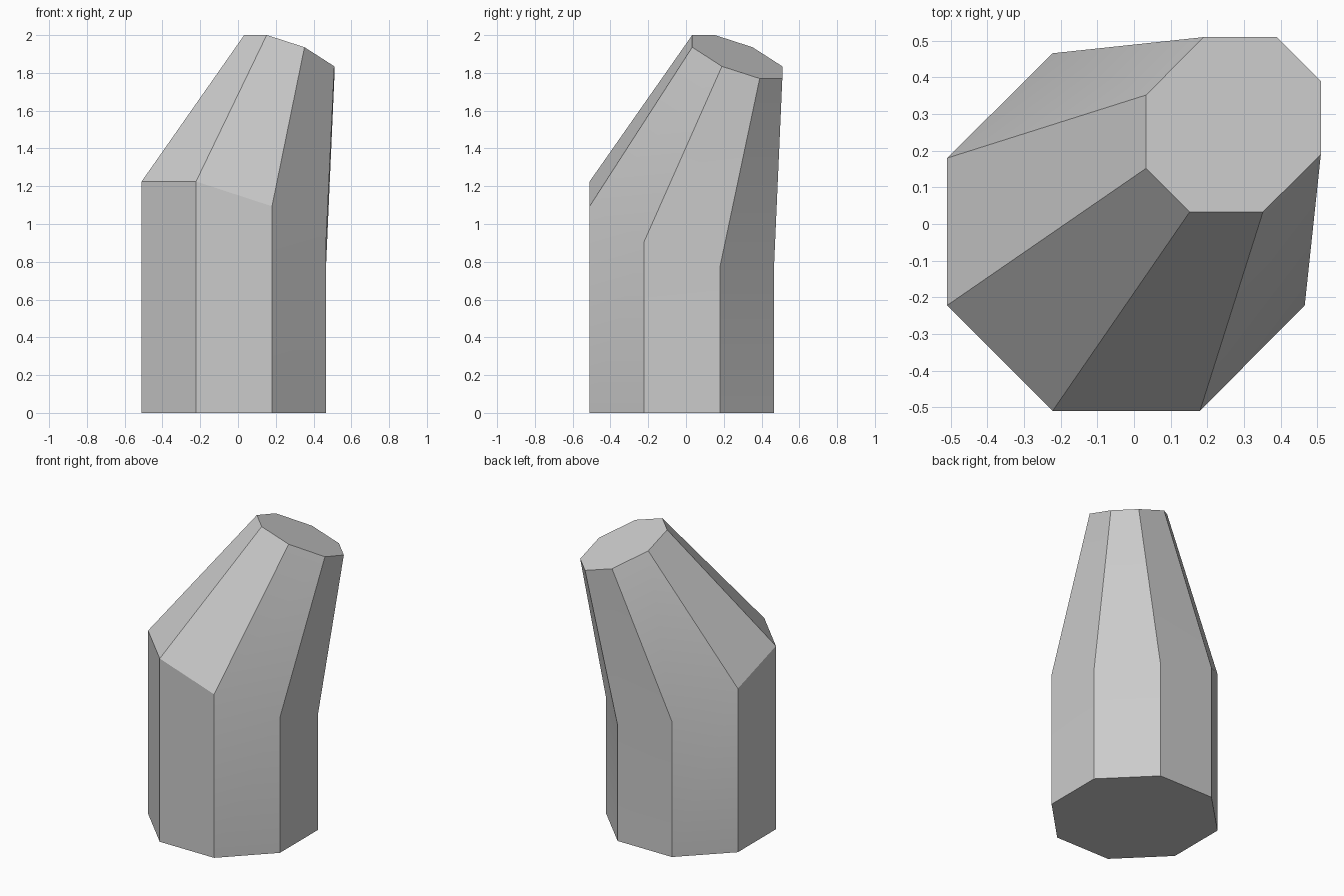
import bpy
import bmesh
import math

cube = bpy.data.objects.get("Cube")
if cube:
    bpy.data.objects.remove(cube, do_unlink=True)

grey = bpy.data.materials.new("plain grey")
grey.use_nodes = True
colour = (0.6, 0.6, 0.6, 1)
grey.diffuse_color = colour
grey.node_tree.nodes["Principled BSDF"].inputs["Base Color"].default_value = colour


def octagon(half):
    """Complete an octagon by mirroring one half across the x = y diagonal."""
    return half + [(y, x) for x, y in reversed(half)]


base = octagon([(-0.222, -0.51), (0.18, -0.51), (0.466, -0.222), (0.466, 0.18)])
tip = octagon([(0.152, 0.033), (0.352, 0.033), (0.51, 0.19), (0.51, 0.39)])

# Foot is level; the bend and the tip are cut by planes sloping along the diagonal
rings = [
    [(x, y, 0) for x, y in base],
    [(x, y, 0.986 - 0.327 * (x + y)) for x, y in base],
    [(x, y, 2.06 - 0.322 * (x + y)) for x, y in tip],
]

# Bent pillar: skin the rings and cap both ends
bm = bmesh.new()
loops = [[bm.verts.new(p) for p in ring] for ring in rings]
for low, high in zip(loops, loops[1:]):
    for i in range(len(low)):
        j = (i + 1) % len(low)
        bm.faces.new((low[i], low[j], high[j], high[i]))
bm.faces.new(list(reversed(loops[0])))
bm.faces.new(loops[-1])
bmesh.ops.recalc_face_normals(bm, faces=bm.faces)

mesh = bpy.data.meshes.new("bent_pillar")
bm.to_mesh(mesh)
bm.free()
mesh.materials.append(grey)
pillar = bpy.data.objects.new("bent_pillar", mesh)
bpy.context.collection.objects.link(pillar)

# Soften only the gentle folds at the bend
bpy.ops.object.select_all(action="DESELECT")
pillar.select_set(True)
bpy.context.view_layer.objects.active = pillar
bpy.ops.object.shade_smooth_by_angle(angle=math.radians(30))
